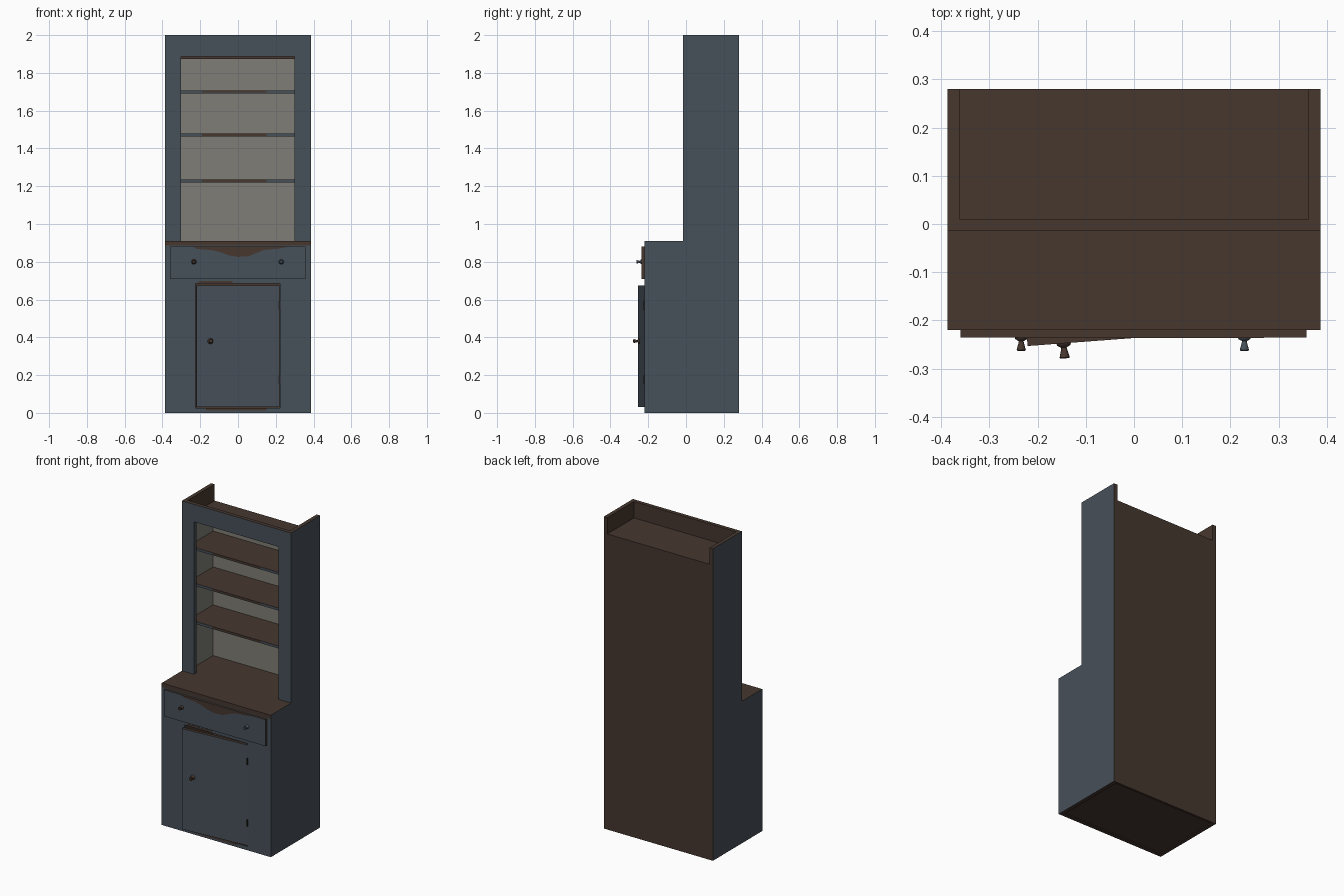
import bpy, bmesh, math
from mathutils import Matrix, Vector

if "Cube" in bpy.data.objects:
    bpy.data.objects.remove(bpy.data.objects["Cube"])


def mat(name, rgb):
    m = bpy.data.materials.new(name)
    m.diffuse_color = (*rgb, 1)
    m.use_nodes = True
    m.node_tree.nodes["Principled BSDF"].inputs["Base Color"].default_value = m.diffuse_color
    return m


BROWN = mat("bare brown wood", (0.062, 0.039, 0.028))
BLUE = mat("blue grey paint", (0.062, 0.080, 0.100))
GREY = mat("warm grey lining", (0.215, 0.208, 0.180))
IRON = mat("dark iron", (0.018, 0.018, 0.018))


# Colour rules: each returns 1 where the face is painted, 0 where it is bare
def front_only(n, c):
    return int(n.y < -0.9)


def sides_only(n, c):
    return int(abs(n.x) > 0.9)


def outside(n, c):
    return int(n.y < -0.9 or abs(n.x) > 0.9)


def outer_sides(n, c):
    return int(abs(n.x) > 0.9 and n.x * c.x > 0)


def finish(name, bm, mats, rule=None):
    bmesh.ops.recalc_face_normals(bm, faces=bm.faces)
    for f in bm.faces:
        f.normal_update()
        if rule:
            f.material_index = rule(f.normal, f.calc_center_median())
    me = bpy.data.meshes.new(name)
    bm.to_mesh(me)
    bm.free()
    for m in mats:
        me.materials.append(m)
    ob = bpy.data.objects.new(name, me)
    bpy.context.collection.objects.link(ob)
    return ob


def prism(name, pts, axis, a, b, mats, rule=None):
    """Extrude a profile: (y,z) points along x, or (x,z) points along y."""
    def co(p, t):
        return (t, p[0], p[1]) if axis == 'x' else (p[0], t, p[1])
    bm = bmesh.new()
    f = bm.faces.new([bm.verts.new(co(p, a)) for p in pts])
    ext = bmesh.ops.extrude_face_region(bm, geom=[f])
    d = Vector(co((0, 0), b - a))
    bmesh.ops.translate(bm, vec=d, verts=[v for v in ext['geom'] if isinstance(v, bmesh.types.BMVert)])
    return finish(name, bm, mats, rule)


def box(name, x, y, z, mats, rule=None):
    pts = [(x[0], z[0]), (x[1], z[0]), (x[1], z[1]), (x[0], z[1])]
    return prism(name, pts, 'y', y[0], y[1], mats, rule)


def knob(name, loc, m, s=1.0):
    """Turned knob pointing towards the front."""
    prof = [(0.0135, 0), (0.012, 0.004), (0.005, 0.008), (0.006, 0.013), (0.0095, 0.026), (0.008, 0.028)]
    n = 16
    bm = bmesh.new()
    rings = [[bm.verts.new((r * s * math.cos(2 * math.pi * i / n), -h * s, r * s * math.sin(2 * math.pi * i / n)))
              for i in range(n)] for r, h in prof]
    for p, q in zip(rings, rings[1:]):
        for i in range(n):
            bm.faces.new((p[i], p[(i + 1) % n], q[(i + 1) % n], q[i]))
    bm.faces.new(rings[0])
    bm.faces.new(rings[-1])
    ob = finish(name, bm, [m])
    ob.location = loc
    bpy.context.view_layer.objects.active = ob
    ob.select_set(True)
    bpy.ops.object.shade_smooth_by_angle(angle=math.radians(40))
    ob.select_set(False)
    return ob


PAINT = [BROWN, BLUE]
W, IN = 0.387, 0.362

# Stepped side panels, with a grey lining inside the open shelves
side = [(-0.195, 0), (0.28, 0), (0.28, 2), (0.01, 2), (0.01, 0.885), (-0.195, 0.885)]
for s, tag in ((-1, "left"), (1, "right")):
    prism(tag + "_side_panel", side, 'x', s * IN, s * W, PAINT, outer_sides)
    box(tag + "_side_lining", sorted((s * IN, s * (IN - 0.003))), (0.011, 0.265), (0.91, 1.874), [GREY])

# Back, recessed top, floor
box("back_panel", (-IN, IN), (0.265, 0.28), (0, 1.895), [BROWN])
box("back_lining", (-IN, IN), (0.261, 0.265), (0.91, 1.874), [GREY])
box("top_board", (-IN, IN), (0.01, 0.265), (1.875, 1.895), [BROWN])
box("cupboard_floor", (-IN, IN), (-0.195, 0.265), (0.006, 0.026), [BROWN])

# Upper front frame around the shelves
L, R, T = -0.303, 0.298, 1.888
upper = [(-W, 0.91), (L, 0.91), (L, T), (R, T), (R, 0.91), (W, 0.91), (W, 2), (-W, 2)]
prism("upper_front_frame", upper, 'y', -0.015, 0.01, PAINT, outside)

# Lower front frame around the door, with its bottom rail
L, R, T = -0.226, 0.222, 0.684
lower = [(-W, 0), (L, 0), (L, T), (R, T), (R, 0), (W, 0), (W, 0.885), (-W, 0.885)]
prism("lower_front_frame", lower, 'y', -0.22, -0.195, PAINT, outside)
box("bottom_rail", (L, R), (-0.22, -0.195), (0, 0.025), PAINT, front_only)

# Counter: full width in front, between the sides behind
box("counter_front", (-W, W), (-0.22, -0.015), (0.885, 0.91), PAINT, sides_only)
box("counter_step_strip", (-W, W), (-0.015, 0.01), (0.885, 0.91), PAINT, sides_only)
box("counter_back", (-IN, IN), (0.01, 0.265), (0.885, 0.91), [BROWN])

# Three shelves with a worn middle on each front edge
for i, z in enumerate((1.235, 1.478, 1.708)):
    box(f"shelf_{i + 1}", (-IN + 0.003, IN - 0.003), (0.015, 0.261), (z - 0.016, z), PAINT, front_only)
    box(f"shelf_wear_{i + 1}", (-0.19, 0.15), (0.014, 0.015), (z - 0.012, z), [BROWN])

# Drawer front, scalloped worn patch and knobs
box("drawer_front", (-0.36, 0.358), (-0.235, -0.22), (0.71, 0.88), PAINT, front_only)
wear = [(-0.24, 0.88), (-0.22, 0.868), (-0.14, 0.862), (-0.09, 0.85), (-0.05, 0.834), (0, 0.826),
        (0.06, 0.83), (0.10, 0.848), (0.14, 0.863), (0.22, 0.87), (0.27, 0.88)]
prism("drawer_wear", wear, 'y', -0.236, -0.235, [BROWN])
knob("left_drawer_knob", (-0.234, -0.235, 0.80), BROWN)
knob("right_drawer_knob", (0.229, -0.235, 0.80), BLUE)

# Worn strips above and below the door
box("wear_above_door", (-0.21, -0.03), (-0.221, -0.22), (0.688, 0.698), [BROWN])
box("wear_below_door", (-0.17, 0.15), (-0.221, -0.22), (0.012, 0.025), [BROWN])

# Door, slightly ajar about its right edge
swing = Matrix.Translation((0.22, -0.22, 0)) @ Matrix.Rotation(0.075, 4, 'Z')
door = box("door", (-0.442, 0), (0, 0.02), (0.03, 0.675), PAINT, front_only)
door_knob = knob("door_knob", (0, 0, 0), BROWN, 1.12)
door.matrix_world = swing
door_knob.matrix_world = swing @ Matrix.Translation((-0.367, 0, 0.38))

# Hinges
for tag, z in (("lower", 0.175), ("upper", 0.57)):
    box(tag + "_hinge", (0.215, 0.224), (-0.225, -0.215), (z - 0.022, z + 0.022), [IRON])
